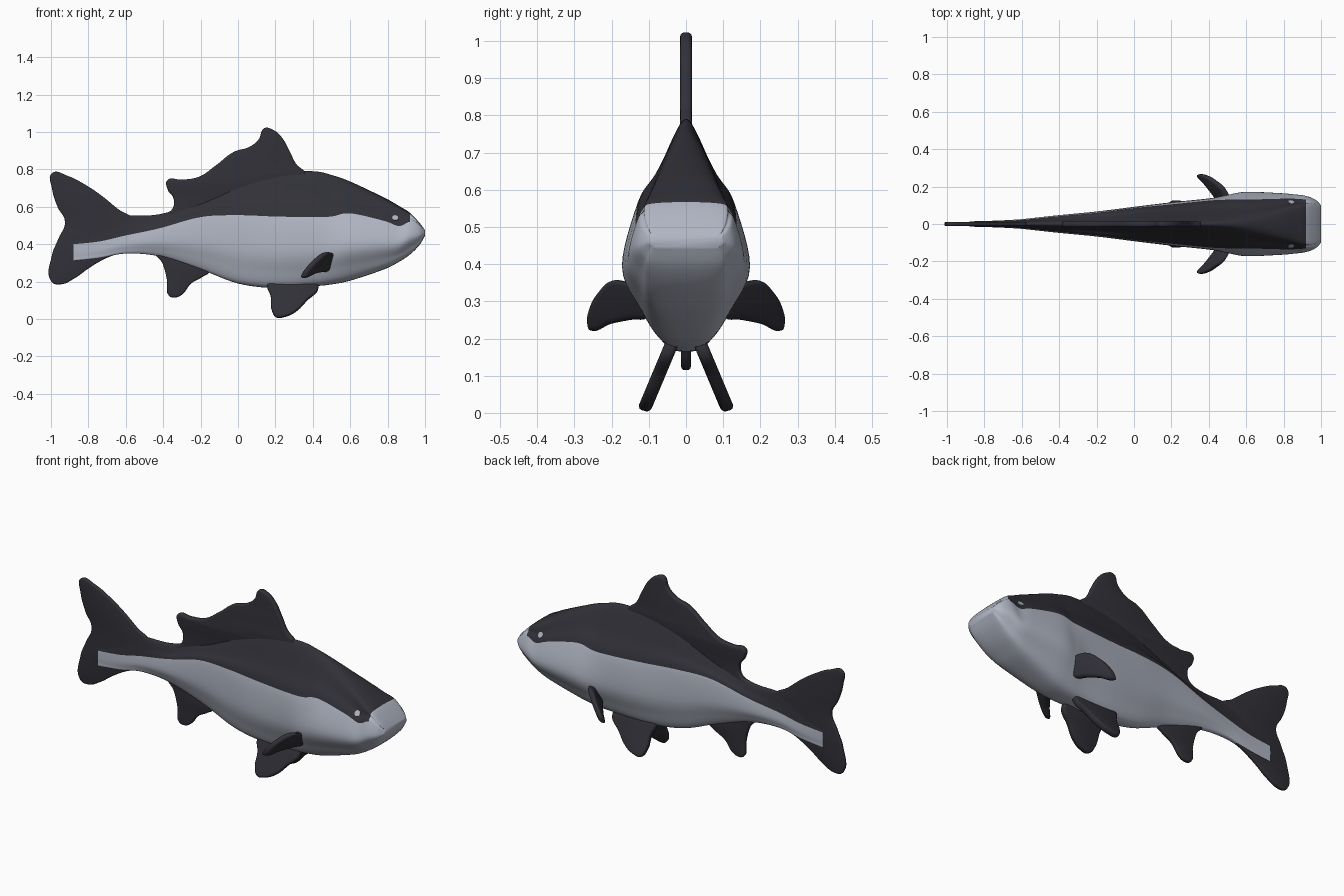
import bpy, bmesh, math
from mathutils import Vector

if "Cube" in bpy.data.objects:
    bpy.data.objects.remove(bpy.data.objects["Cube"])


def material(name, rgb):
    m = bpy.data.materials.new(name)
    m.diffuse_color = (*rgb, 1)
    m.use_nodes = True
    m.node_tree.nodes["Principled BSDF"].inputs["Base Color"].default_value = m.diffuse_color
    return m


DARK = material("charcoal", (0.03, 0.03, 0.039))
PALE = material("silver grey", (0.44, 0.47, 0.55))


def add_object(name, mesh, mats):
    ob = bpy.data.objects.new(name, mesh)
    bpy.context.collection.objects.link(ob)
    for m in mats:
        mesh.materials.append(m)
    bpy.ops.object.select_all(action='DESELECT')
    ob.select_set(True)
    bpy.context.view_layer.objects.active = ob
    bpy.ops.object.shade_smooth_by_angle(angle=math.radians(50))
    return ob


def spline(pts, steps, closed):
    """Catmull-Rom interpolation of equal-length tuples."""
    n, out = len(pts), []
    get = (lambda i: pts[i % n]) if closed else (lambda i: pts[max(0, min(n - 1, i))])
    for i in range(n if closed else n - 1):
        for k in range(steps):
            t = k / steps
            out.append(tuple(
                0.5 * (2 * b + (c - a) * t + (2 * a - 5 * b + 4 * c - d) * t * t
                       + (3 * b - a - 3 * c + d) * t ** 3)
                for a, b, c, d in zip(get(i - 1), get(i), get(i + 1), get(i + 2))))
    if not closed:
        out.append(tuple(pts[-1]))
    return out


# Body stations: x, top, colour line, bottom, half widths at top / line / flank / belly
STATIONS = [
    (-.88, .42, .40, .31, .008, .013, .014, .012),
    (-.74, .50, .415, .325, .008, .016, .018, .012),
    (-.60, .55, .447, .35, .010, .022, .026, .012),
    (-.42, .56, .485, .335, .012, .040, .045, .014),
    (-.20, .63, .545, .265, .012, .060, .066, .020),
    (.00, .72, .555, .19, .015, .085, .090, .035),
    (.20, .78, .548, .165, .018, .105, .115, .050),
    (.40, .79, .545, .175, .025, .125, .135, .060),
    (.50, .77, .548, .185, .030, .130, .155, .068),
    (.60, .735, .565, .205, .040, .130, .172, .075),
    (.78, .65, .525, .265, .070, .135, .165, .085),
    (.86, .605, .497, .305, .090, .135, .158, .090),
    (.92, .567, .520, .345, .100, .130, .150, .090),
    (.97, .515, .495, .395, .095, .120, .130, .090),
    (1.0, .475, .470, .445, .080, .095, .100, .080),
]
AROUND = 6
LINE = 3 * AROUND


def ring(s):
    x, zt, zl, zb, wt, wl, wm, wb = s
    drop = (zt - zl) * 0.12
    half = [(0, zt), (wt, zt - drop), (wt + (wl - wt) * 0.5, zl + (zt - zl) * 0.42),
            (wl, zl), (wm, zl + (zb - zl) * 0.48),
            (wm * 0.5 + wb * 0.5, zl + (zb - zl) * 0.78), (wb, zb + (zl - zb) * 0.04), (0, zb)]
    full = half + [(-y, z) for y, z in reversed(half[1:-1])]
    return [Vector((x, y, z)) for y, z in spline(full, AROUND, True)]


# Body: lofted rings, dark back above the colour line, pale below and on the snout
bm = bmesh.new()
rings = [[bm.verts.new(p) for p in ring(s)] for s in spline(STATIONS, 6, False)]
count = len(rings[0])
for a, b in zip(rings, rings[1:]):
    for j in range(count):
        k = (j + 1) % count
        f = bm.faces.new((a[j], b[j], b[k], a[k]))
        back = j < LINE or j >= count - LINE
        f.material_index = 0 if back and f.calc_center_median().x < 0.92 else 1
for r in (rings[0], rings[-1]):
    bm.faces.new(r).material_index = 1
bmesh.ops.recalc_face_normals(bm, faces=bm.faces)
mesh = bpy.data.meshes.new("body")
bm.to_mesh(mesh)
bm.free()
body = add_object("body", mesh, [DARK, PALE])


def fin(name, pts, place, half=0.015):
    """Rounded plate from an outline; place(u, v, w) puts it in the world."""
    cu = bpy.data.curves.new(name, 'CURVE')
    cu.dimensions, cu.fill_mode = '2D', 'BOTH'
    cu.resolution_u, cu.bevel_resolution = 6, 2
    cu.bevel_depth, cu.extrude, cu.offset = half * 0.7, half * 0.3, -half * 0.7
    sp = cu.splines.new('BEZIER')
    sp.bezier_points.add(len(pts) - 1)
    sp.use_cyclic_u = True
    for bp, (u, v) in zip(sp.bezier_points, pts):
        bp.co = (u, v, 0)
        bp.handle_left_type = bp.handle_right_type = 'AUTO'
    tmp = bpy.data.objects.new("outline", cu)
    bpy.context.collection.objects.link(tmp)
    deps = bpy.context.evaluated_depsgraph_get()
    me = bpy.data.meshes.new_from_object(tmp.evaluated_get(deps))
    bpy.data.objects.remove(tmp)
    for v in me.vertices:
        v.co = place(*v.co)
    b = bmesh.new()
    b.from_mesh(me)
    bmesh.ops.remove_doubles(b, verts=b.verts, dist=1e-5)
    bmesh.ops.recalc_face_normals(b, faces=b.faces)
    for f in b.faces:
        f.material_index = 0
    b.to_mesh(me)
    b.free()
    me.name = name
    me.materials.clear()
    return add_object(name, me, [DARK])


def upright(u, v, w):
    return Vector((u, w, v))


# Fins on the centre line
fin("dorsal_fin", [(.36, .77), (.31, .83), (.275, .90), (.235, .97), (.19, 1.01), (.14, 1.02),
                   (.11, .96), (.06, .92), (-.02, .895), (-.12, .82), (-.21, .76), (-.30, .745),
                   (-.378, .742), (-.375, .69), (-.345, .645), (-.35, .59), (-.40, .54),
                   (-.2, .56), (.05, .64), (.25, .70)], upright, 0.016)
fin("tail_fin", [(-.56, .53), (-.64, .587), (-.73, .66), (-.82, .72), (-.91, .765), (-.995, .78),
                 (-.995, .70), (-.965, .60), (-.925, .52), (-.96, .43), (-.995, .34), (-.998, .20),
                 (-.95, .185), (-.87, .22), (-.80, .27), (-.72, .318), (-.62, .365), (-.57, .42)],
    upright, 0.011)
fin("anal_fin", [(-.44, .36), (-.405, .30), (-.38, .21), (-.37, .125), (-.335, .115), (-.30, .13),
                 (-.25, .19), (-.19, .225), (-.15, .26), (-.2, .31), (-.32, .345)], upright, 0.013)

# Paired fins and eyes
for side, label in ((-1, "right"), (1, "left")):
    fin(label + "_pelvic_fin",
        [(.16, .19), (.175, .12), (.18, .05), (.205, .01), (.25, .012), (.31, .04), (.365, .095),
         (.43, .175), (.38, .215), (.25, .215)],
        lambda u, v, w: Vector((u, side * (.045 + (.17 - v) * .42 + w), v + w * .3)), 0.017)
    fin(label + "_pectoral_fin",
        [(.10, .26), (.11, .34), (.155, .352), (.20, .355), (.235, .325), (.26, .28), (.265, .235),
         (.258, .222), (.20, .24), (.15, .25)],
        lambda u, v, w: Vector((.49 - .65 * (u - .15) + .6 * (v - .34) + w, side * u, v)), 0.02)
    bpy.context.view_layer.update()
    hit, loc, normal, _ = body.ray_cast(Vector((.84, side, .54)), Vector((0, -side, 0)))
    bpy.ops.mesh.primitive_cylinder_add(vertices=16, radius=.016, depth=.006, location=loc,
                                        rotation=normal.to_track_quat('Z', 'Y').to_euler())
    eye = bpy.context.object
    eye.name = label + "_eye"
    eye.data.materials.append(PALE)
